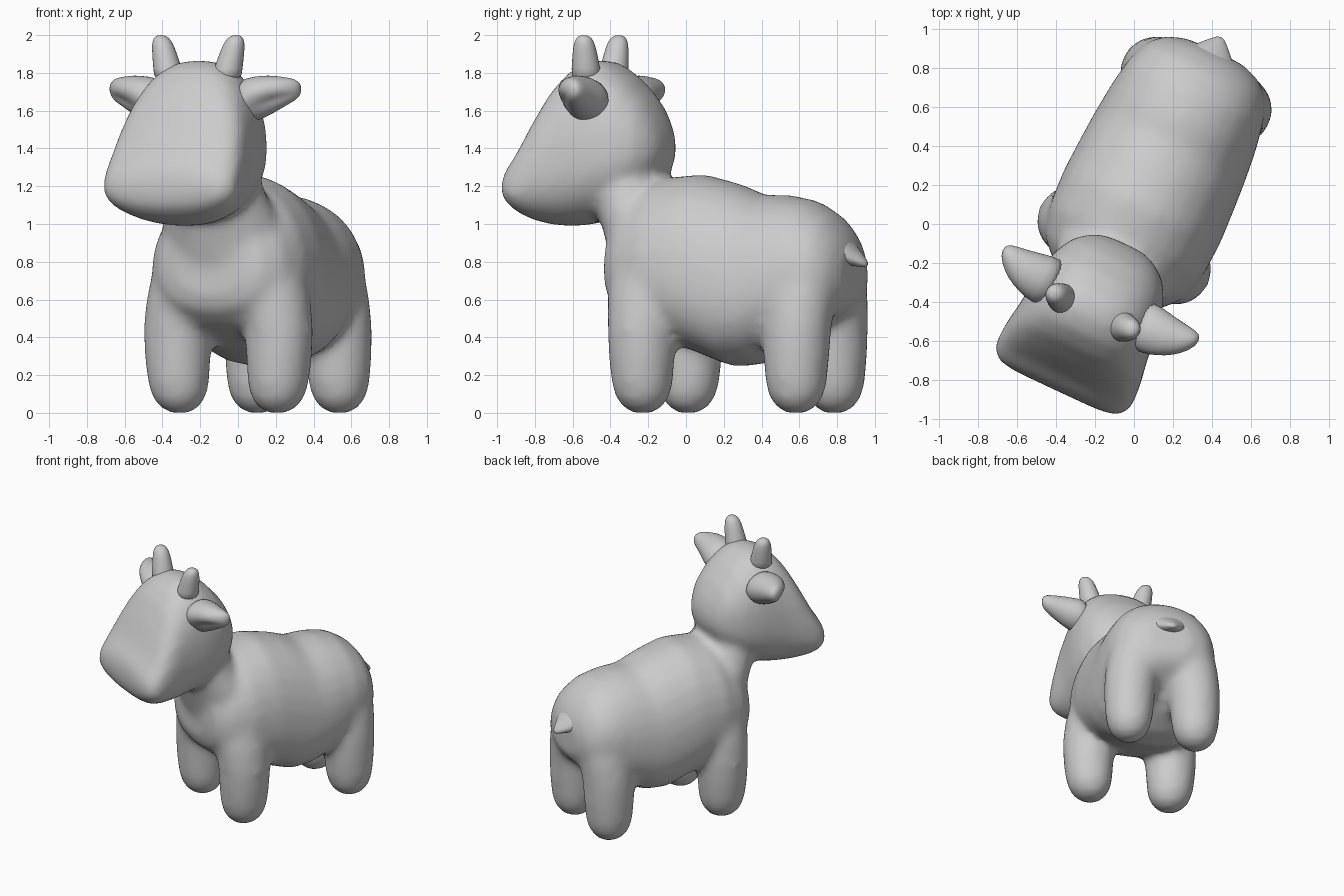
import bpy, bmesh, math
from mathutils import Vector

if "Cube" in bpy.data.objects:
    bpy.data.objects.remove(bpy.data.objects["Cube"])

TURN = math.radians(-25)   # the animal stands turned about the vertical
X, Y, Z = Vector((1, 0, 0)), Vector((0, 1, 0)), Vector((0, 0, 1))


def ring(centre, a, up, down=None, n=28, power=2.0, low=None, dent=0.0, dent_at=0.0):
    """Superellipse ring spanned by a (sideways) and up / down, lower half with its own power."""
    down = up if down is None else down
    pts = []
    for i in range(n):
        t = 2 * math.pi * i / n
        c, s = math.cos(t), math.sin(t)
        p = low if low and s < 0 else power
        k = (abs(c) ** p + abs(s) ** p) ** (-1 / p)
        diff = (t - dent_at + math.pi) % (2 * math.pi) - math.pi
        k *= 1 - dent * math.exp(-(diff / 0.6) ** 2)
        pts.append(Vector(centre) + a * (c * k) + (up if s > 0 else down) * (s * k))
    return pts


def loft(bm, rings):
    rows = [[bm.verts.new(p) for p in r] for r in rings]
    for r0, r1 in zip(rows, rows[1:]):
        for i in range(len(r0)):
            j = (i + 1) % len(r0)
            bm.faces.new((r0[i], r0[j], r1[j], r1[i]))
    bm.faces.new(rows[0][::-1])
    bm.faces.new(rows[-1])


def trunk(bm, stations, widest, power, low):
    """Stations along y: (y, bottom, top, half width)."""
    loft(bm, [ring((0, y, b + widest * (t - b)), X * w, Z * (1 - widest) * (t - b),
                   Z * widest * (t - b), power=power, low=low) for y, b, t, w in stations])


def finish(name, bm):
    bmesh.ops.recalc_face_normals(bm, faces=bm.faces)
    for f in bm.faces:
        f.smooth = True
    me = bpy.data.meshes.new(name)
    bm.to_mesh(me)
    bm.free()
    ob = bpy.data.objects.new(name, me)
    bpy.context.collection.objects.link(ob)
    ob.rotation_euler.z = TURN
    return ob


# Torso, neck, head and legs, fused into one skin
bm = bmesh.new()
trunk(bm, [(-.375, .62, .98, .20), (-.345, .54, 1.06, .30), (-.25, .46, 1.14, .39),
           (-.1, .39, 1.245, .435), (.1, .32, 1.265, .445), (.3, .245, 1.215, .435),
           (.45, .26, 1.155, .425), (.6, .33, 1.155, .41), (.75, .43, 1.125, .385),
           (.87, .50, 1.05, .34), (.94, .55, .96, .27), (.98, .62, .87, .16)], .42, 2.1, 2.4)
trunk(bm, [(-.11, 1.35, 1.45, .10), (-.14, 1.28, 1.55, .18), (-.2, 1.20, 1.66, .255),
           (-.3, 1.11, 1.775, .31), (-.42, 1.04, 1.86, .34), (-.52, 1.005, 1.87, .35),
           (-.62, .99, 1.825, .36), (-.7, .99, 1.735, .375), (-.78, 1.0, 1.59, .385),
           (-.86, 1.03, 1.42, .39), (-.92, 1.08, 1.33, .355), (-.945, 1.14, 1.26, .28)],
      .42, 2.5, 2.5)
loft(bm, [ring((0, y, z), X * rx, Y * ry) for y, z, rx, ry in
          [(-.12, .80, .36, .27), (-.19, 1.0, .33, .265), (-.27, 1.12, .29, .23),
           (-.33, 1.28, .25, .18)]])
leg_profile = [(.0, .06), (.03, .105), (.08, .142), (.16, .163), (.3, .175), (.45, .183),
               (.6, .195), (.75, .19), (.88, .13)]
for side in (1, -1):
    for y, foot, mid, top in ((-.12, .285, .30, .21), (.755, .24, .235, .15)):
        loft(bm, [ring((side * (foot + (mid - foot) * min(z / .4, 1)
                                + (top - mid) * max(0, (z - .42) / .45)), y, z), X * r, Y * r)
                  for z, r in leg_profile])
body = finish("body", bm)
fuse = body.modifiers.new("fuse", 'REMESH')
fuse.mode = 'VOXEL'
fuse.voxel_size = 0.025
fuse.use_smooth_shade = True
relax = body.modifiers.new("relax", 'SMOOTH')
relax.factor = 0.5
relax.iterations = 16


def pair(name, rings):
    bm = bmesh.new()
    loft(bm, rings)
    ob = finish(name, bm)
    ob.modifiers.new("mirror", 'MIRROR')
    ob.modifiers.new("round", 'SUBSURF').levels = 1


# Horns: blunt cones leaning outwards
pair("horns", [ring((.16 + .06 * t, -.505 + .01 * t, 1.75 + .25 * t), X * r, Y * r, n=14)
               for t, r in [(0, .088), (.3, .077), (.6, .068), (.82, .058), (.94, .043), (1, .02)]])

# Ears: leaf shapes with a hollow facing forwards and down
pair("ears", [ring((x, y, z), Y * ry, Z * rz, n=20, dent=d, dent_at=math.radians(215))
              for x, y, z, ry, rz, d in
              [(.22, -.45, 1.65, .13, .12, 0), (.31, -.46, 1.66, .135, .122, .1),
               (.39, -.46, 1.68, .118, .11, .4), (.47, -.445, 1.70, .09, .08, .4),
               (.525, -.42, 1.71, .058, .06, .15), (.555, -.405, 1.715, .022, .028, 0)]])

# Tail: small flat pointed nub
bm = bmesh.new()
loft(bm, [ring((0, y, z), X * rx, Z * rz, n=14) for y, z, rx, rz in
          [(.86, .89, .18, .10), (.94, .855, .14, .075), (.99, .825, .09, .05),
           (1.035, .80, .045, .03), (1.06, .787, .015, .012)]])
finish("tail", bm).modifiers.new("round", 'SUBSURF').levels = 1
